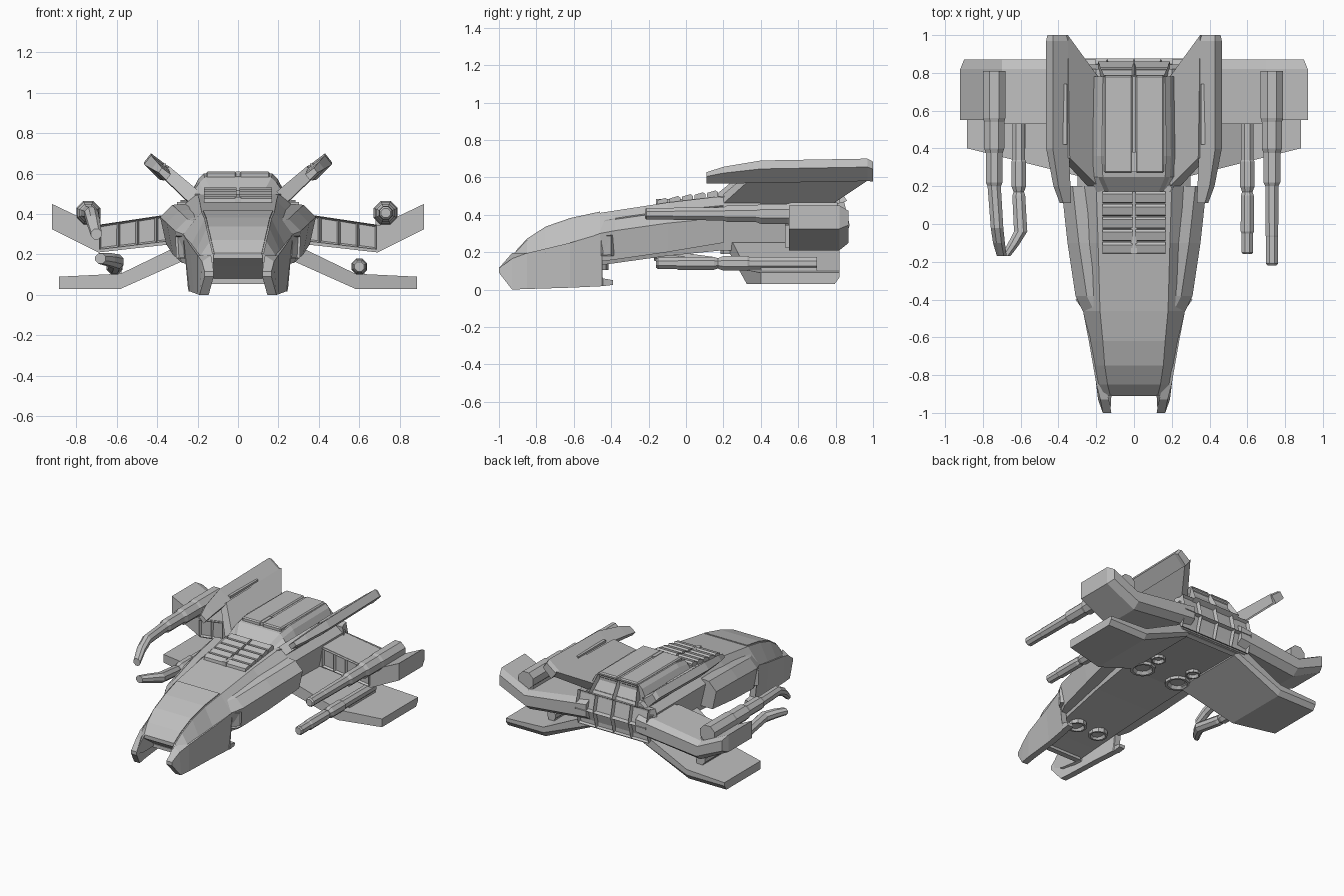
import bpy, bmesh
from math import cos, sin, pi
from mathutils import Vector

if "Cube" in bpy.data.objects:
    bpy.data.objects.remove(bpy.data.objects["Cube"])

GREY = (0.52, 0.52, 0.52, 1)
hull_grey = bpy.data.materials.new("hull_grey")
hull_grey.diffuse_color = GREY
hull_grey.use_nodes = True
hull_grey.node_tree.nodes["Principled BSDF"].inputs["Base Color"].default_value = GREY


def finish(name, bm, mirror=False):
    bmesh.ops.recalc_face_normals(bm, faces=bm.faces)
    mesh = bpy.data.meshes.new(name)
    bm.to_mesh(mesh)
    bm.free()
    mesh.materials.append(hull_grey)
    obj = bpy.data.objects.new(name, mesh)
    bpy.context.collection.objects.link(obj)
    if mirror:
        obj.modifiers.new("Mirror", "MIRROR")
    return obj


def loft(name, rings, mirror=False):
    """Skin closed rings of 3D points and cap both ends."""
    bm = bmesh.new()
    loops = [[bm.verts.new(p) for p in ring] for ring in rings]
    n = len(loops[0])
    for a, b in zip(loops, loops[1:]):
        for i in range(n):
            j = (i + 1) % n
            bm.faces.new((a[i], a[j], b[j], b[i]))
    bm.faces.new(loops[0])
    bm.faces.new(loops[-1])
    return finish(name, bm, mirror)


def ring(y, profile):
    return [(x, y, z) for x, z in profile]


def sym(y, half):
    return ring(y, half + [(-x, z) for x, z in reversed(half)])


def box(name, lo, hi, mirror=False, bevel=0.0):
    rect = [(lo[0], lo[2]), (hi[0], lo[2]), (hi[0], hi[2]), (lo[0], hi[2])]
    obj = loft(name, [ring(lo[1], rect), ring(hi[1], rect)], mirror)
    if bevel:
        obj.modifiers.new("Bevel", "BEVEL").width = bevel
        obj.modifiers["Bevel"].segments = 1
    return obj


def panel(name, corners, cols, rows, rim, depth, mirror=False):
    """Grid of recessed cells; corners run bottom a, bottom b, top b, top a."""
    a, b, c, d = map(Vector, corners)
    bm = bmesh.new()
    grid = [[bm.verts.new(a.lerp(b, i / cols).lerp(d.lerp(c, i / cols), j / rows))
             for i in range(cols + 1)] for j in range(rows + 1)]
    cells = [bm.faces.new((grid[j][i], grid[j][i + 1], grid[j + 1][i + 1], grid[j + 1][i]))
             for j in range(rows) for i in range(cols)]
    out = (b - a).cross(d - a).normalized()
    bm.normal_update()
    bmesh.ops.inset_individual(bm, faces=cells, thickness=rim, depth=-depth)
    # side walls running back into the part behind
    edges = [e for e in bm.edges if e.is_boundary]
    walls = bmesh.ops.extrude_edge_only(bm, edges=edges)["geom"]
    for v in walls:
        if isinstance(v, bmesh.types.BMVert):
            v.co -= out * (depth + 0.02)
    return finish(name, bm, mirror)


def tube(name, stations, sides=8):
    """Faceted barrel along y through (x, y, z, radius) stations."""
    angles = [2 * pi * (k + 0.5) / sides for k in range(sides)]
    return loft(name, [[(x + r * cos(t), y, z + r * sin(t)) for t in angles]
                       for x, y, z, r in stations])


# Fuselage: y, deck half width and height, shoulder, belly (chin raked back under the nose)
hull = [(-.91, .125, .2, .175, .16, .135, .18), (-.85, .14, .265, .195, .18, .14, .14),
        (-.75, .155, .33, .215, .2, .16, .07), (-.62, .165, .375, .235, .24, .18, .1),
        (-.46, .18, .41, .27, .3, .2, .13), (-.1, .19, .465, .29, .37, .23, .18),
        (.2, .2, .5, .3, .42, .25, .21), (.82, .2, .49, .3, .42, .27, .21)]
loft("fuselage", [sym(y, [(a, b), (c, d), (e, f)]) for y, a, b, c, d, e, f in hull])

# Windshield plate over the nose
loft("windshield", [sym(y, [(w - .008, z + .007), (w - .008, z - .01)])
                    for y, w, z, *rest in hull[:5]])
box("chin_sill", (-.15, -.77, .055), (.15, -.73, .08))

# Nose prongs with deep side skirts: y, outer, top, foot, bottom
skirt = [(-1, .165, .115, .165, .09), (-.93, .178, .165, .19, .0),
         (-.85, .199, .195, .2, .003), (-.62, .239, .25, .218, .01), (-.45, .272, .3, .24, .018),
         (-.445, .25, .06, .245, .018), (-.39, .25, .05, .245, .025)]
loft("nose_prong", [ring(y, [(o - .045, t + .03 * (y < -.9) * (y > -1)), (o, t), (f, b), (f - .045, b)])
                    for y, o, t, f, b in skirt], True)
loft("prong_cheek", [ring(-1, [(.125, .115), (.165, .115), (.165, .1), (.125, .1)]),
                     ring(-.91, [(.12, .205), (.176, .16), (.18, .05), (.135, .07)]),
                     ring(-.74, [(.13, .2), (.19, .18), (.19, .05), (.15, .06)])], True)

# Side pods
pods = [(-.46, .272, .3, .15), (-.38, .31, .315, .16), (-.1, .352, .355, .2), (.2, .385, .385, .25)]
loft("side_pod", [ring(y, [(.2, t + .07), (o - .06, t + .06), (o, t), (o - .03, b), (.18, b)])
                  for y, o, t, b in pods], True)
panel("pod_intake", [(.265, -.455, .18), (.305, -.4, .18), (.31, -.4, .29), (.27, -.455, .29)],
      1, 1, .008, .012, True)

# Raised rear cabin
cabin = [(.17, .2, .5, .13, .515), (.25, .23, .5, .165, .58), (.36, .235, .5, .17, .6),
         (.78, .225, .5, .165, .6)]
loft("cabin", [sym(y, [(tw, t), (tw + .025, t - .025), (w, b), (w, b - .08)])
               for y, w, b, tw, t in cabin])
box("cabin_roof_plate", (.008, .27, .57), (.158, .785, .61), True, .008)
box("cabin_roof_joint", (-.012, .275, .57), (.012, .38, .61))
panel("cabin_rear_bays", [(.19, .86, .475), (-.19, .86, .475), (-.16, .79, .595), (.16, .79, .595)],
      2, 1, .014, .03)

# Louvres on the spine
for k in range(5):
    y = -.16 + k * .067
    z = .462 + k * .01
    loft("louvre", [[(x, y + dy, z + dz) for dy, dz in
                     ((0, -.03), (.006, .015), (.05, .028), (.064, .018), (.064, -.03))]
                    for x in (.008, .168)], True)
box("louvre_spine", (-.015, -.16, .44), (.015, .17, .485))

# Rear engine grille, two rows kinked outwards at the middle
loft("engine_block", [sym(.78, [(.3, .46), (.32, .36), (.28, .2)]),
                      sym(.825, [(.28, .46), (.3, .36), (.27, .22)])])
for low_z, high_z, low_y, high_y in ((.225, .345, .84, .875), (.345, .47, .875, .845)):
    panel("engine_grille", [(.285, low_y, low_z), (-.285, low_y, low_z),
                            (-.285, high_y, high_z), (.285, high_y, high_z)], 4, 1, .011, .025)

# Upper wings with cranked tips and a chamfered trailing edge
wing = [(.2, .265), (.69, .21), (.92, .325), (.92, .45), (.7, .345), (.2, .42)]
tail = [(.2, .3), (.69, .25), (.9, .345), (.9, .42), (.7, .325), (.2, .39)]
loft("upper_wing", [ring(.55, wing), ring(.82, wing), ring(.87, tail)], True)
panel("wing_front_bays", [(.31, .53, .27), (.685, .53, .225), (.685, .53, .345), (.31, .53, .4)],
      4, 1, .012, .016, True)

# Lower wings, swept leading edge and undercut trailing edge
low = [(.2, .26), (.28, .25), (.58, .105), (.885, .09), (.885, .03), (.58, .03), (.2, .2)]
top_edge = low[:4]
loft("lower_wing", [[(x, .18 + .25 * x, z) for x, z in low], ring(.795, low),
                    ring(.82, top_edge + [(x, z + .035) for x, z in low[4:6]] + [(.2, .22)])], True)

# Tail fins carrying long tilted pods
loft("tail_fin", [[(.245, .2, .46), (.385, .35, .595), (.39, .99, .595), (.245, .78, .455)],
                  [(.19, .2, .51), (.34, .35, .635), (.35, 1, .64), (.19, .78, .51)]], True)
tilted = [(.43, .695), (.465, .65), (.39, .575), (.345, .63)]


def shrunk(scale, cx, cz):
    return [(cx + (x - .41) * scale, cz + (z - .64) * scale) for x, z in tilted]


loft("fin_pod", [ring(.11, shrunk(.5, .365, .6)), ring(.2, shrunk(.75, .385, .615)),
                 ring(.4, shrunk(1, .41, .635)), ring(.97, shrunk(1, .41, .645)),
                 ring(1, shrunk(.88, .41, .635))], True)
box("fin_inner_rib", (.355, .42, .62), (.375, .74, .65), True)


# Cannons: the left pair is straight, the right pair has buckled barrels
def cannon(name, x, z, steps, bend=()):
    tube(name, [(x, y, z, r) for y, r in steps] + list(bend))


upper_body = [(.81, .064), (.56, .064), (.54, .058), (.4, .058), (.375, .048), (.22, .048), (.2, .038)]
lower_body = [(.7, .036), (.34, .036), (.33, .042), (.2, .042), (.17, .03), (.15, .037)]
cannon("upper_cannon_left", .73, .405, upper_body + [(-.06, .036), (-.07, .034), (-.21, .034), (-.22, .025)])
cannon("lower_cannon_left", .6, .14, lower_body + [(-.04, .038), (-.05, .033), (-.15, .033), (-.16, .025)])
cannon("upper_cannon_right", -.74, .405, upper_body,
       [(-.725, -.02, .4, .036), (-.715, -.1, .36, .034), (-.7, -.17, .3, .028)])
cannon("lower_cannon_right", -.61, .14, lower_body,
       [(-.6, -.04, .165, .038), (-.64, -.11, .175, .034), (-.68, -.17, .18, .028)])
box("upper_cannon_mount", (.68, .57, .3), (.78, .8, .42), True)
box("lower_cannon_mount", (.575, .4, .08), (.625, .7, .13), True)

# Underside thrusters
for x, y, z, r in ((.09, -.48, .13, .065), (.15, .27, .215, .085), (.15, .43, .215, .05)):
    bm = bmesh.new()
    bmesh.ops.create_cone(bm, cap_ends=True, segments=10, radius1=r, radius2=r, depth=.05)
    bmesh.ops.translate(bm, verts=bm.verts, vec=(x, y, z))
    foot = min(bm.faces, key=lambda f: f.calc_center_median().z)
    bmesh.ops.inset_region(bm, faces=[foot], thickness=r * .2)
    bmesh.ops.inset_region(bm, faces=[foot], thickness=r * .2, depth=-.02)
    finish("thruster", bm, True)
